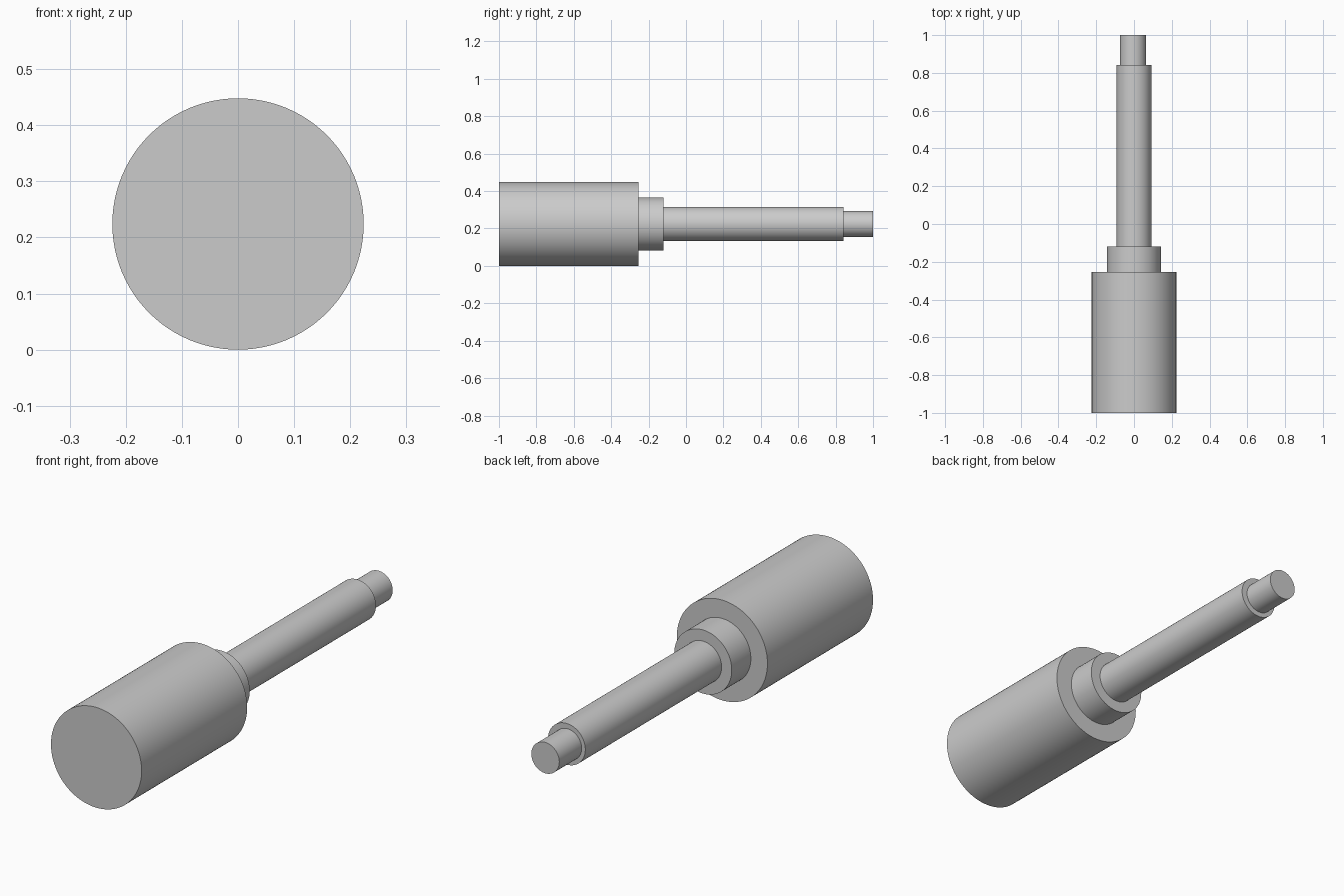
import bpy
import math

cube = bpy.data.objects.get("Cube")
if cube:
    bpy.data.objects.remove(cube, do_unlink=True)

# Plain grey metal
grey = bpy.data.materials.new("grey metal")
grey.use_nodes = True
colour = (0.6, 0.6, 0.6, 1)
grey.diffuse_color = colour
grey.node_tree.nodes["Principled BSDF"].inputs["Base Color"].default_value = colour

AXIS_Z = 0.224


def rod(name, radius, y_front, y_back, x=0.0):
    """Smooth round section lying along y."""
    bpy.ops.mesh.primitive_cylinder_add(
        vertices=96, radius=radius, depth=y_back - y_front,
        location=(x, (y_front + y_back) / 2, AXIS_Z),
        rotation=(math.pi / 2, 0, 0))
    obj = bpy.context.object
    obj.name = name
    obj.data.materials.append(grey)
    bpy.ops.object.shade_smooth_by_angle(angle=math.radians(30))
    return obj


# Stepped shaft from front to back
rod("body", 0.224, -1.0, -0.255)
rod("collar", 0.142, -0.255, -0.12)
rod("shaft", 0.092, -0.12, 0.842)
rod("tip", 0.069, 0.842, 1.0, x=-0.005)
